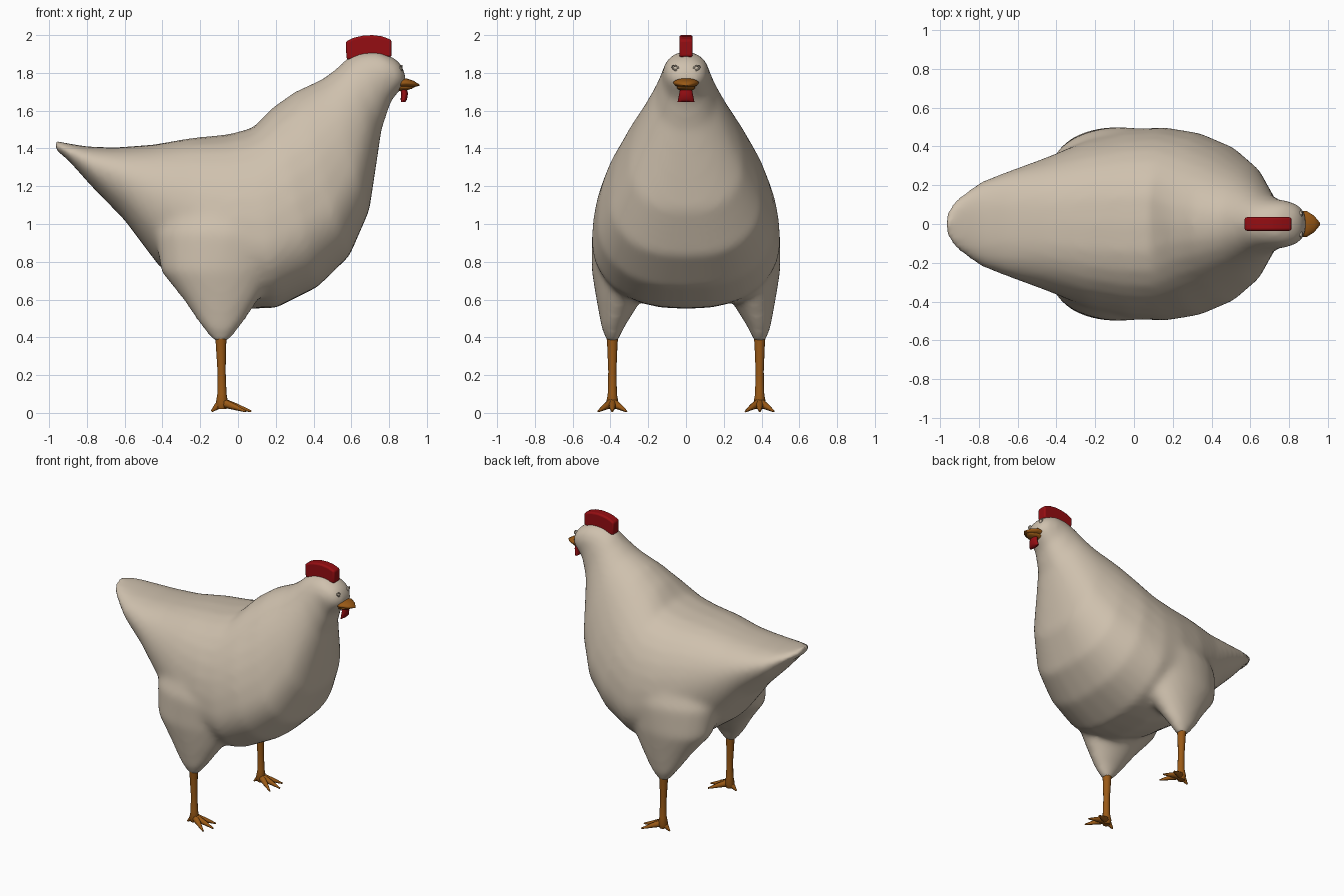
import bpy, bmesh, math
from mathutils import Vector

if "Cube" in bpy.data.objects:
    bpy.data.objects.remove(bpy.data.objects["Cube"])


def material(name, rgb):
    m = bpy.data.materials.new(name)
    m.diffuse_color = (*rgb, 1)
    m.use_nodes = True
    m.node_tree.nodes["Principled BSDF"].inputs["Base Color"].default_value = m.diffuse_color
    return m


CREAM = material("cream feathers", (0.62, 0.53, 0.42))
RED = material("dark red", (0.30, 0.004, 0.006))
ORANGE = material("burnt orange", (0.32, 0.10, 0.008))


def add_loft(bm, rings):
    """Skin a list of equal-length point rings and cap both ends."""
    vs = [[bm.verts.new(p) for p in r] for r in rings]
    n = len(vs[0])
    for a, b in zip(vs, vs[1:]):
        for i in range(n):
            j = (i + 1) % n
            bm.faces.new((a[i], a[j], b[j], b[i]))
    bm.faces.new(vs[0])
    bm.faces.new(vs[-1])


def finish(bm, name, mat, angle=60):
    bmesh.ops.recalc_face_normals(bm, faces=bm.faces)
    me = bpy.data.meshes.new(name)
    bm.to_mesh(me)
    bm.free()
    ob = bpy.data.objects.new(name, me)
    bpy.context.collection.objects.link(ob)
    me.materials.append(mat)
    bpy.context.view_layer.objects.active = ob
    ob.select_set(True)
    bpy.ops.object.shade_smooth_by_angle(angle=math.radians(angle))
    ob.select_set(False)
    return ob


def circle(n):
    return [(math.cos(2 * math.pi * i / n), math.sin(2 * math.pi * i / n)) for i in range(n)]


def body_section(tx, tz, bx, bz, w, f):
    """Egg-shaped section from a back point to an underside point, widest at fraction f."""
    power = 0.75 if tx < 0.1 else 0.95
    pts = []
    for c, s in circle(32):
        t = f + s * ((1 - f) if s > 0 else f)
        y = math.copysign(w * abs(c) ** (power if s > 0 else 0.8), c)
        pts.append((bx + (tx - bx) * t, y, bz + (tz - bz) * t))
    return pts


def add_tube(bm, path, n=12):
    """Tapered round tube through (x, y, z, radius) points."""
    pts = [Vector(p[:3]) for p in path]
    rings = []
    for i, p in enumerate(path):
        d = (pts[min(i + 1, len(pts) - 1)] - pts[max(i - 1, 0)]).normalized()
        u = d.cross(Vector((0.3, 1, 0.2))).normalized()
        v = d.cross(u)
        rings.append([pts[i] + (u * c + v * s) * p[3] for c, s in circle(n)])
    add_loft(bm, rings)


# Body: tail to head sections (top x, top z, bottom x, bottom z, half width, widest fraction)
SECTIONS = [
    (-.975, 1.445, -.97, 1.395, .06, .5), (-.92, 1.43, -.90, 1.34, .14, .5),
    (-.80, 1.41, -.78, 1.205, .22, .55), (-.65, 1.405, -.60, 1.02, .28, .6),
    (-.45, 1.42, -.42, .78, .35, .55), (-.25, 1.455, -.20, .62, .44, .45),
    (-.05, 1.475, 0, .55, .49, .4), (.08, 1.51, .20, .555, .50, .36),
    (.18, 1.615, .42, .665, .47, .35), (.30, 1.70, .59, .83, .40, .32),
    (.45, 1.77, .695, 1.07, .30, .34), (.53, 1.83, .73, 1.30, .22, .38),
    (.58, 1.88, .76, 1.50, .16, .45), (.65, 1.91, .81, 1.65, .128, .5),
    (.74, 1.915, .865, 1.715, .118, .5), (.83, 1.88, .885, 1.735, .09, .5),
    (.87, 1.84, .892, 1.765, .05, .5)]
bm = bmesh.new()
add_loft(bm, [body_section(*s) for s in SECTIONS])

# Thighs: horizontal rings (z, centre x, radius x, centre y, radius y)
THIGH = [(.375, -.09, .034, .39, .032), (.45, -.09, .10, .388, .06), (.60, -.09, .20, .355, .12),
         (.75, -.10, .31, .31, .19), (.95, -.06, .38, .265, .235), (1.15, -.04, .32, .24, .19),
         (1.3, 0, .12, .15, .1)]
for side in (-1, 1):
    add_loft(bm, [[(cx + rx * c, side * (cy + ry * s), z) for c, s in circle(24)]
                  for z, cx, rx, cy, ry in THIGH])
body = finish(bm, "body", CREAM)
mod = body.modifiers.new("merge", 'REMESH')
mod.mode = 'VOXEL'
mod.voxel_size = 0.02
mod.use_smooth_shade = True
mod = body.modifiers.new("soften", 'SMOOTH')
mod.factor = 0.5
mod.iterations = 14

# Legs with three front toes and a back spur
for side, label in ((-1, "right"), (1, "left")):
    bm = bmesh.new()
    y = side * .39
    add_tube(bm, [(-.09, y, .41, .032), (-.09, y, .36, .028), (-.087, y, .22, .022),
                  (-.085, y, .10, .025), (-.085, y, .05, .034), (-.085, y, .02, .024)])
    for dx, dy in ((.155, 0), (.125, .075), (.125, -.075), (-.055, 0)):
        add_tube(bm, [(-.085, y, .055, .026),
                      (-.085 + dx * .5, y + dy * .5, .033, .017),
                      (-.085 + dx, y + dy, .008, .005)], 8)
    finish(bm, label + "_leg", ORANGE)

# Comb: extruded arc profile with rounded edges
bm = bmesh.new()
outline = [(.575, 1.87), (.57, 1.965), (.61, 1.985), (.66, 1.997), (.71, 2.0), (.76, 1.994),
           (.813, 1.975), (.813, 1.885), (.70, 1.87)]
add_loft(bm, [[(x, y, z) for x, z in outline] for y in (-.035, .035)])
comb = finish(bm, "comb", RED, 40)
mod = comb.modifiers.new("round", 'BEVEL')
mod.width = 0.012
mod.segments = 3

# Beak: upper and lower halves tapering to a point
for name, data in (("upper_beak", [(.85, 1.745, .065, .026), (.89, 1.747, .068, .024),
                                   (.93, 1.742, .042, .016), (.96, 1.735, .006, .004)]),
                   ("lower_beak", [(.85, 1.725, .05, .022), (.89, 1.724, .046, .017),
                                   (.92, 1.726, .03, .010), (.94, 1.73, .006, .003)])):
    bm = bmesh.new()
    add_loft(bm, [[(x, ry * c, z + rz * s) for c, s in circle(20)] for x, z, ry, rz in data])
    finish(bm, name, ORANGE)

# Wattle: flap widening downwards below the beak
bm = bmesh.new()
add_loft(bm, [[(x + rx * c, ry * s, z) for c, s in circle(16)] for z, x, rx, ry in
              ((1.72, .875, .018, .03), (1.69, .882, .018, .036), (1.66, .878, .017, .042),
               (1.645, .874, .011, .045))])
finish(bm, "wattle", RED)

# Eyes: small slanted lids with an eyeball
for side, label in ((-1, "right"), (1, "left")):
    bm = bmesh.new()
    rim = []
    for c, s in circle(14):
        a, b = .018 * c, .012 * s
        rim.append((.868 - .3 * abs(a), side * (.055 + a), 1.825 + b + .4 * a, .004))
    add_tube(bm, rim + rim[:1], 6)
    ball = bmesh.ops.create_uvsphere(bm, u_segments=12, v_segments=8, radius=.012)["verts"]
    bmesh.ops.translate(bm, verts=ball, vec=(.860, side * .055, 1.825))
    finish(bm, label + "_eye", CREAM)
